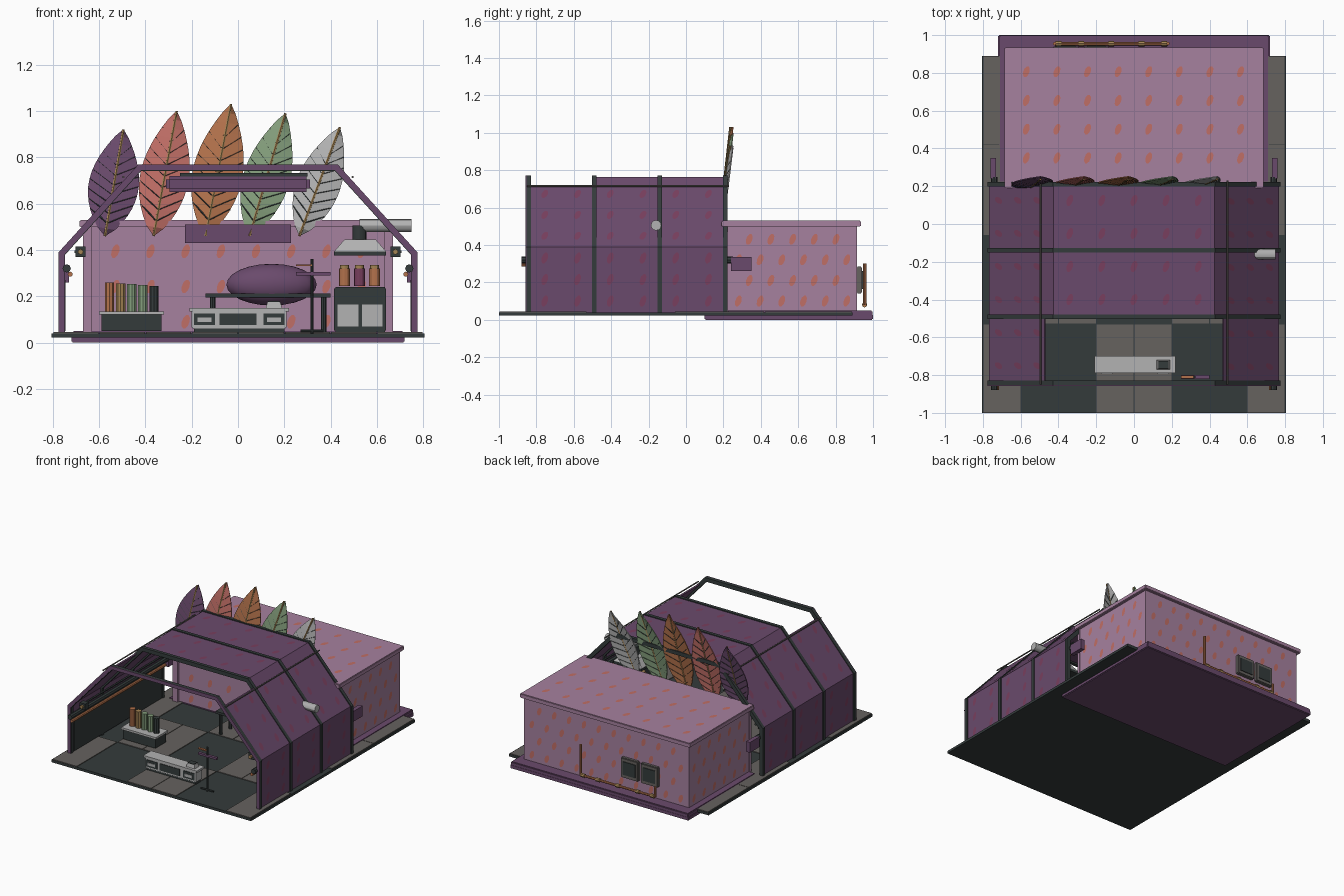
import bpy, bmesh, math
from mathutils import Vector, Matrix

if "Cube" in bpy.data.objects:
    bpy.data.objects.remove(bpy.data.objects["Cube"])


def material(name, hexcode):
    rgb = [int(hexcode[i:i + 2], 16) / 255 for i in (0, 2, 4)]
    lin = [c / 12.92 if c < .04 else ((c + .055) / 1.055) ** 2.4 for c in rgb] + [1]
    m = bpy.data.materials.new(name)
    m.use_nodes = True
    m.diffuse_color = lin
    m.node_tree.nodes["Principled BSDF"].inputs["Base Color"].default_value = lin
    return m


PURPLE = material("canvas_purple", "6A4A6C")
LILAC = material("wall_lilac", "A6819F")
DARK = material("dark_frame", "343B3B")
STONE = material("floor_grey", "66625F")
LIGHT = material("light_metal", "B2B2B2")
CORAL = material("coral", "C06E66")
ORANGE = material("burnt_orange", "B3724C")
GREEN = material("sage_green", "849E7C")
GOLD = material("old_gold", "A58555")
PLUM = material("plum_spot", "783F5E")


def finish(bm, name, mat, smooth=False, solid=True):
    if solid:
        bmesh.ops.recalc_face_normals(bm, faces=bm.faces)
    mesh = bpy.data.meshes.new(name)
    bm.to_mesh(mesh)
    bm.free()
    mesh.materials.append(mat)
    ob = bpy.data.objects.new(name, mesh)
    bpy.context.collection.objects.link(ob)
    if smooth:
        for other in bpy.context.selected_objects:
            other.select_set(False)
        ob.select_set(True)
        bpy.context.view_layer.objects.active = ob
        bpy.ops.object.shade_smooth_by_angle()
    return ob


def box(name, x0, x1, y0, y1, z0, z1, mat, bevel=0, taper=1):
    bm = bmesh.new()
    bmesh.ops.create_cube(bm, size=1)
    for v in bm.verts:
        k = taper if v.co.z > 0 else 1
        v.co = ((x0 + x1) / 2 + v.co.x * (x1 - x0) * k,
                (y0 + y1) / 2 + v.co.y * (y1 - y0) * k,
                (z0 + z1) / 2 + v.co.z * (z1 - z0))
    if bevel:
        bmesh.ops.bevel(bm, geom=bm.edges[:], offset=bevel, segments=2, affect='EDGES')
    return finish(bm, name, mat)


def rods(name, segments, r, mat, sides=8, r2=None):
    """Straight round bars, all in one mesh."""
    bm = bmesh.new()
    for a, b in segments:
        a, b = Vector(a), Vector(b)
        turn = (b - a).to_track_quat('Z', 'Y').to_matrix().to_4x4()
        bmesh.ops.create_cone(bm, cap_ends=True, segments=sides, radius1=r,
                              radius2=r if r2 is None else r2, depth=(b - a).length,
                              matrix=Matrix.Translation((a + b) / 2) @ turn)
    return finish(bm, name, mat, smooth=sides > 6)


def path(points):
    return list(zip(points, points[1:]))


def band(name, pts, thick, y0, y1, mat):
    """Bent strip following an x-z profile, thickened to its inner side."""
    pts = [Vector(p) for p in pts]
    inner = []
    for i, p in enumerate(pts):
        dirs = [(b - a).normalized() for a, b in path(pts[max(i - 1, 0):i + 2])]
        norms = [Vector((d.y, -d.x)) for d in dirs]
        n = sum(norms, Vector((0, 0))).normalized()
        inner.append(p + n * thick / n.dot(norms[0]))
    bm = bmesh.new()
    rings = [[bm.verts.new((q.x, y, q.y)) for q, y in ((a, y0), (a, y1), (b, y1), (b, y0))]
             for a, b in zip(pts, inner)]
    for r, s in path(rings):
        for k in range(4):
            bm.faces.new((r[k], r[k - 1], s[k - 1], s[k]))
    bm.faces.new(rings[0])
    bm.faces.new(rings[-1])
    return finish(bm, name, mat)


def spots(name, origin, u, v, nu, nv, mat, stagger=0):
    """Grid of flat slanted ovals lying on a wall facing u x v."""
    origin, u, v = Vector(origin), Vector(u), Vector(v)
    n, a, b = u.cross(v).normalized(), u.normalized(), v.normalized()
    bm = bmesh.new()
    for row in range(nv):
        for col in range(nu - (row % 2) * (stagger > 0)):
            c = origin + u * (col + stagger * (row % 2)) + v * row + n * .003
            ring = []
            for k in range(10):
                t = k * math.tau / 10
                s = .03 * math.sin(t)
                ring.append(bm.verts.new(c + a * (.017 * math.cos(t) + .25 * s) + b * s))
            bm.faces.new(ring)
    finish(bm, name, mat, solid=False)


# Floor with checker tiles and the raised base of the back room
box("floor_slab", -.805, .805, -1, .89, .022, .04, DARK)
rows = (-1, -.53, -.06, .42, .89)
for j, (y0, y1) in enumerate(path(rows)):
    for i in range(8):
        if ((i + 1) // 2 + min(j, 2)) % 2 == 0:
            x = -.8 + i * .2
            box("floor_tile", x + .002, x + .198, y0 + .002, y1 - .002, .04, .045, STONE)
box("base_plate", -.72, .72, .1, 1, 0, .03, PURPLE, .005)
box("base_step", -.715, .715, .22, .998, .01, .05, PURPLE, .005)

# Back room with spotted walls
box("back_room", -.665, .665, .22, .915, .05, .5, LILAC)
box("room_roof", -.685, .685, .19, .935, .498, .53, LILAC, .004)
spots("roof_spots", (-.57, .35, .53), (.162, 0, 0), (0, .152, 0), 8, 4, CORAL)
spots("front_spots", (-.53, .22, .09), (.152, 0, 0), (0, 0, .152), 8, 3, CORAL)
spots("back_spots", (.6, .915, .1), (-.12, 0, 0), (0, 0, .11), 11, 4, CORAL, .5)
for s in (-1, 1):
    spots("side_spots", (s * .665, .57 - s * .29, .1), (0, s * .116, 0), (0, 0, .11), 6, 4, CORAL, .5)
    box("corner_post", s * .65 - .02, s * .65 + .02, .205, .225, .045, .5, LILAC)
box("wall_sign", -.23, .23, .17, .19, .43, .51, PURPLE)

# Tent ribs and canvas
arch = [(-.775, .04), (-.775, .39), (-.43, .77), (.43, .77), (.775, .39), (.775, .04)]
for y in (-.84, -.49, -.14, .21):
    band("tent_rib", arch, .028, y - .012, y + .012, DARK)
band("front_rib_facing", arch, .025, -.857, -.852, PURPLE)
skin = [(x * .99, z if z < .5 else .764) for x, z in arch]
for y in (-.478, -.128):
    band("canvas_bay", skin, .01, y, y + .326, PURPLE)
for s in (-1, 1):
    side = [(s * .767, .04), (s * .767, .39), (s * .475, .715)]
    band("front_canvas", side, .01 * -s, -.828, -.502, PURPLE)
    spots("side_canvas_spots", (s * .768, -.315 - s * .44, .1), (0, s * .175, 0), (0, 0, .115), 6, 3, PLUM)
    spots("slope_canvas_spots", (s * .715, -.315 - s * .44, .447), (0, s * .175, 0),
          (-s * .102, 0, .112), 6, 3, PLUM)
    rods("eave_cable", [((s * .495, -.85, .715), (s * .495, .23, .715))], .005, STONE, 6)

    # Side rails, lining and end boxes
    box("wall_lining", s * .75 - .004, s * .75 + .004, -.82, .19, .05, .27, DARK)
    rods("dark_rail", [((s * .74, -.88, .32), (s * .74, .25, .32))], .018, DARK)
    rods("copper_rail", [((s * .725, -.88, .295), (s * .725, .2, .295))], .011, ORANGE)
    box("rail_end_box", s * .745 - .015, s * .745 + .015, .24, .35, .26, .335, PURPLE)
    box("lamp_mount", s * .68 - .022, s * .68 + .022, -.82, -.78, .37, .415, DARK)
    rods("lamp_glass", [((s * .68, -.835, .392), (s * .68, -.815, .392))], .012, GOLD)
    rods("lamp_bar", [((s * .7, -.82, .392), (s * .7, .2, .392))], .008, DARK, 6)
spots("top_canvas_spots", (-.34, -.4, .765), (.17, 0, 0), (0, .175, 0), 5, 4, PLUM)

# Padded roll under the ridge
box("ridge_pad", -.31, .31, .06, .12, .65, .72, PURPLE, .015)
box("ridge_pad_bar", -.25, .3, .07, .11, .718, .732, DARK)


# Row of big leaves
def leaf(base_x, tip_x, tip_z, half, mat):
    base = Vector((base_x, 0, .46))
    axis = Vector((tip_x, 0, tip_z)) - base
    across = Vector((axis.z, 0, -axis.x)).normalized()

    def point(t, s):
        w = half * math.sin(math.pi * min(t, 1) ** .9) ** .85 if 0 < t < 1 else 0
        p = base + axis * t + across * s * w
        p.y = .172 + .065 * t + .014 * abs(s)
        return p
    bm = bmesh.new()
    n = 14
    for s0, s1 in ((-1, 0), (0, 1)):
        for k in range(n):
            a, b = k / n, (k + 1) / n
            bm.faces.new([bm.verts.new(point(t, s)) for t, s in ((a, s0), (a, s1), (b, s1), (b, s0))])
    bmesh.ops.remove_doubles(bm, verts=bm.verts, dist=.0005)
    ob = finish(bm, "leaf_blade", mat)
    thick = ob.modifiers.new("thickness", 'SOLIDIFY')
    thick.thickness = .006
    thick.offset = 0
    stem = [point(k / 6, 0) for k in range(7)]
    rods("leaf_midrib", path(stem), .006, GOLD, 6)
    veins = [(point(.12 + k * .09, 0), point(.23 + k * .09, s * .97)) for k in range(8) for s in (-1, 1)]
    rods("leaf_veins", veins, .0045, DARK, 4)


for args in ((-.575, -.495, .92, .108, PURPLE), (-.365, -.265, 1, .105, CORAL),
             (-.14, -.03, 1.03, .108, ORANGE), (.05, .205, .99, .1, GREEN),
             (.265, .44, .93, .095, LIGHT)):
    leaf(*args)

# Front counter with panels and a small scale
box("front_counter", -.2, .21, -.785, -.71, .06, .14, LIGHT, .004)
box("counter_top", -.21, .22, -.79, -.7, .135, .15, LIGHT)
box("counter_foot", -.19, .2, -.775, -.72, .04, .06, DARK)
for x0, x1 in ((-.19, -.1), (-.08, .08), (.11, .2)):
    box("counter_panel", x0, x1, -.789, -.784, .075, .125, DARK)
for x in (-.145, .155):
    box("panel_label", x - .03, x + .03, -.793, -.788, .088, .108, LIGHT)
box("scale", .12, .19, -.77, -.72, .15, .175, LIGHT, taper=.8)
box("scale_plate", .13, .18, -.765, -.725, .175, .18, DARK)

# Planter box with bottles
box("bottle_box", -.59, -.33, -.48, -.36, .05, .125, DARK)
box("bottle_box_rim", -.6, -.32, -.49, -.35, .12, .135, LIGHT)
for k, mat in enumerate((ORANGE, GOLD, GREEN, GREEN, DARK)):
    x = -.555 + k * .048
    rods("bottle", [((x, -.42, .13), (x, -.42, .26 - k * .004))], .021, mat, 10)

# Tray stand
rods("stand_pole", [((.32, -.81, .04), (.32, -.81, .36)), ((.27, -.81, .05), (.37, -.81, .05))], .007, DARK)
box("stand_tray", .25, .4, -.82, -.8, .29, .305, PURPLE)
box("stand_shelf", .25, .32, -.818, -.802, .33, .338, ORANGE)

# Bench with a large pod
box("bench_top", -.14, .4, -.06, .09, .195, .212, DARK)
rods("bench_legs", [((x, y, .04), (x, y, .2)) for x in (-.11, .37) for y in (-.04, .07)], .012, DARK)
pod = bmesh.new()
bmesh.ops.create_uvsphere(pod, u_segments=20, v_segments=12, radius=1,
                          matrix=Matrix.Translation((.145, .015, .25)) @ Matrix.Diagonal((.195, .085, .09, 1)))
finish(pod, "pod", PURPLE, smooth=True)

# Kitchen unit, jars, hood and flue
box("kitchen_cabinet", .415, .64, -.25, -.07, .045, .24, DARK, .006)
for x in (.475, .58):
    box("cabinet_door", x - .045, x + .045, -.256, -.249, .07, .165, LIGHT)
for x, mat in ((.46, ORANGE), (.525, PLUM), (.59, ORANGE)):
    rods("jar", [((x, -.16, .245), (x, -.16, .32))], .024, mat, 12)
    rods("jar_lid", [((x, -.16, .32), (x, -.16, .335))], .019, GOLD, 12)
box("hood_rim", .415, .64, -.24, -.08, .375, .393, DARK)
box("hood", .415, .64, -.24, -.08, .393, .445, LIGHT, taper=.6)
rods("flue_elbow", [((.525, -.16, .44), (.525, -.16, .505))], .03, DARK, 12)
rods("flue_pipe", [((.525, -.16, .505), (.75, -.16, .505))], .028, LIGHT, 12)

# Vents and pipe on the back wall
for x in (-.2, -.36):
    box("vent_case", x - .07, x + .07, .912, .94, .14, .285, STONE, .005)
    box("vent_screen", x - .05, x + .05, .938, .945, .165, .26, DARK)
pipe = [(.18, .955, .3), (.18, .955, .08), (-.42, .955, .08), (-.42, .955, .15)]
rods("wall_pipe", path(pipe), .009, ORANGE)
rods("pipe_joints", [((x - .015, .955, .08), (x + .015, .955, .08)) for x in (.16, .04, -.12, -.28, -.4)],
     .014, GOLD)
